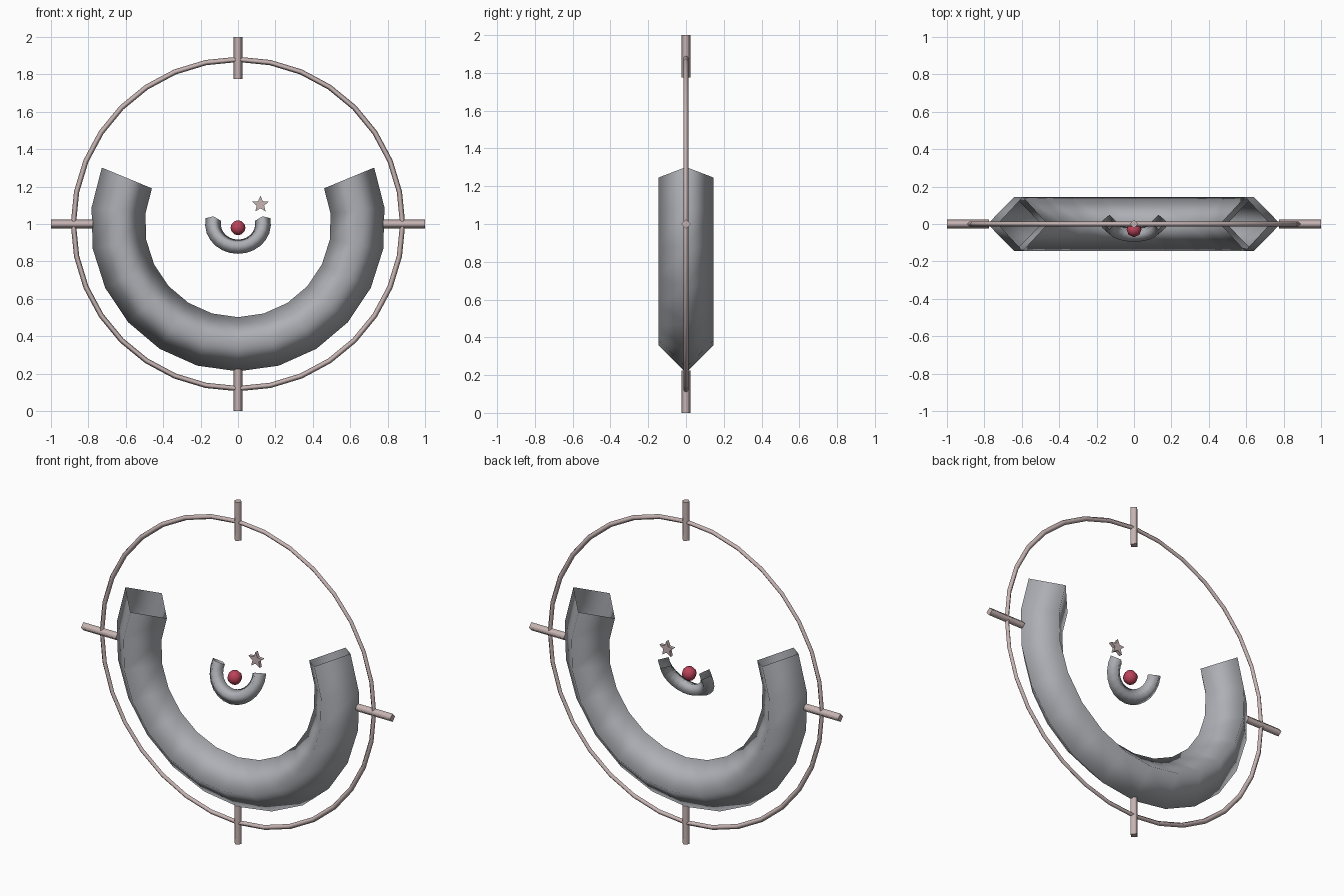
import bpy, bmesh, math
from mathutils import Matrix, Vector

if "Cube" in bpy.data.objects:
    bpy.data.objects.remove(bpy.data.objects["Cube"])


def material(name, rgb):
    m = bpy.data.materials.new(name)
    m.diffuse_color = (*rgb, 1)
    m.use_nodes = True
    m.node_tree.nodes["Principled BSDF"].inputs["Base Color"].default_value = m.diffuse_color
    return m


GREY = material("cool grey", (0.42, 0.43, 0.46))
ROSE = material("pale rose", (0.57, 0.46, 0.45))
RED = material("crimson", (0.50, 0.055, 0.10))
CENTRE = Vector((0, 0, 1))


def finish(bm, name, mat, matrix, smooth=True):
    bmesh.ops.recalc_face_normals(bm, faces=bm.faces)
    for f in bm.faces:
        f.smooth = smooth
    mesh = bpy.data.meshes.new(name)
    bm.to_mesh(mesh)
    bm.free()
    mesh.transform(matrix)
    mesh.materials.append(mat)
    obj = bpy.data.objects.new(name, mesh)
    bpy.context.collection.objects.link(obj)
    return obj


def arc_tube(name, mat, major, minor, steps, sweep, tilt=0):
    """Four-sided tube swept in the xz plane, symmetric about the bottom."""
    bm = bmesh.new()
    closed = sweep >= 360
    rings = []
    for i in range(steps if closed else steps + 1):
        a = math.radians(-90 - sweep / 2 + sweep * i / steps)
        ring = []
        for k in range(4):
            b = k * math.pi / 2
            r = major + minor * math.cos(b)
            ring.append(bm.verts.new((r * math.cos(a), minor * math.sin(b), r * math.sin(a))))
        rings.append(ring)
    for i in range(steps):
        p, q = rings[i], rings[(i + 1) % len(rings)]
        for k in range(4):
            n = (k + 1) % 4
            bm.faces.new((p[k], p[n], q[n], q[k]))
    # tilt leans the top of the arc towards the back
    matrix = Matrix.Translation(CENTRE) @ Matrix.Rotation(math.radians(-tilt), 4, 'X')
    obj = finish(bm, name, mat, matrix)
    # make sure the open tubes face outwards
    mid = obj.data.polygons[0]
    a = math.radians(-90 - sweep / 2 + sweep * 0.5 / steps)
    core = matrix @ Vector((major * math.cos(a), 0, major * math.sin(a)))
    if mid.normal.dot(mid.center - core) < 0:
        obj.data.flip_normals()
    return obj


# outer ring, large open arc, small tilted arc
arc_tube("outer_ring", ROSE, 0.88, 0.014, 32, 360)
arc_tube("large_arc", GREY, 0.643, 0.145, 14, 225)
arc_tube("small_arc", GREY, 0.134, 0.042, 14, 202.5, tilt=25)

# four bars crossing the ring
for i, name in enumerate(("top_bar", "right_bar", "bottom_bar", "left_bar")):
    bm = bmesh.new()
    bmesh.ops.create_cone(bm, cap_ends=True, segments=4, radius1=0.024, radius2=0.024, depth=0.225)
    for v in bm.verts:  # put the corners on the axes
        ang = round(math.atan2(v.co.y, v.co.x) / (math.pi / 4)) * math.pi / 4
        if abs(math.sin(2 * ang)) > 0.5:
            ang += math.pi / 4
        v.co.x, v.co.y = 0.024 * math.cos(ang), 0.024 * math.sin(ang)
    turn = Matrix.Rotation(i * math.pi / 2, 4, 'Y')
    obj = finish(bm, name, ROSE, Matrix.Translation(CENTRE) @ turn @ Matrix.Translation((0, 0, 0.8875)))
    for p in obj.data.polygons:  # flat ends, smooth sides
        ends = (0, 2) if i % 2 == 0 else (2, 0)
        p.use_smooth = abs(p.normal[ends[1]]) < 0.9
    with bpy.context.temp_override(object=obj, active_object=obj, selected_objects=[obj],
                                   selected_editable_objects=[obj]):
        pass

# ball resting in the small arc
bm = bmesh.new()
bmesh.ops.create_uvsphere(bm, u_segments=8, v_segments=6, radius=0.04)
finish(bm, "ball", RED, Matrix.Translation((0, -0.03, 0.98)))

# five-pointed star
bm = bmesh.new()
points = []
for i in range(10):
    r = 0.047 if i % 2 == 0 else 0.021
    a = math.pi / 2 + i * math.pi / 5
    points.append(bm.verts.new((r * math.cos(a), -0.01, r * math.sin(a))))
face = bm.faces.new(points)
out = bmesh.ops.extrude_face_region(bm, geom=[face], use_keep_orig=True)
bmesh.ops.translate(bm, vec=(0, 0.02, 0), verts=[g for g in out["geom"] if isinstance(g, bmesh.types.BMVert)])
finish(bm, "star", ROSE, Matrix.Translation((0.12, 0, 1.105)), smooth=False)
